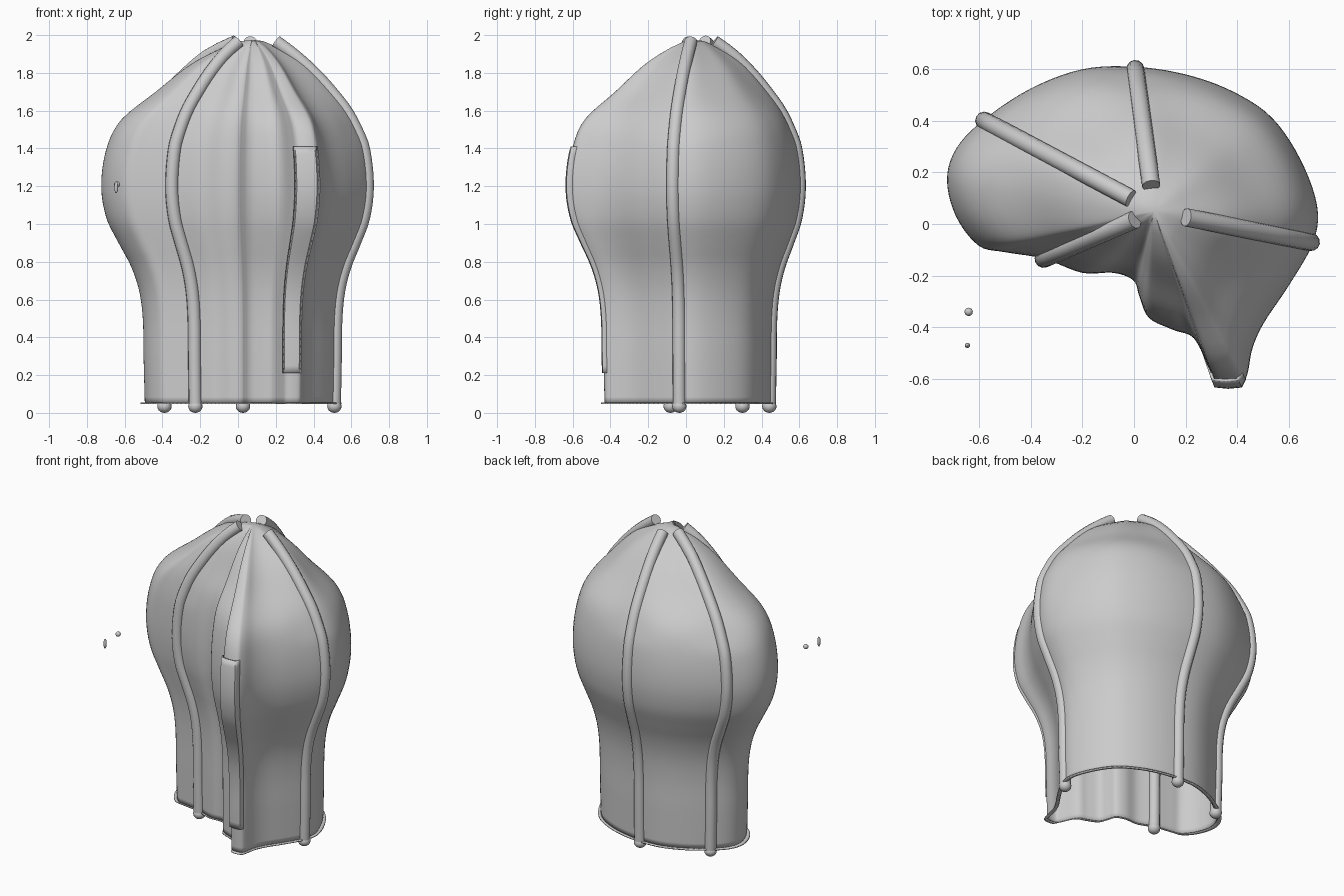
import bpy, math
from mathutils import Vector

if "Cube" in bpy.data.objects:
    bpy.data.objects.remove(bpy.data.objects["Cube"])

CX, CY = 0.08, 0.05          # apex in plan

# widest plan outline (z = 1.2)
OUTLINE = [(-0.72, 0.17), (-0.685, 0.29), (-0.58, 0.40), (-0.4, 0.52), (-0.2, 0.595), (0.0, 0.605),
           (0.2, 0.575), (0.38, 0.51), (0.53, 0.41), (0.64, 0.25), (0.705, 0.07),
           (0.69, -0.07), (0.6, -0.23), (0.5, -0.38), (0.455, -0.48), (0.435, -0.58),
           (0.41, -0.615), (0.33, -0.615), (0.295, -0.56), (0.235, -0.44), (0.15, -0.405),
           (0.06, -0.36), (0.025, -0.28), (0.0, -0.215), (-0.08, -0.185), (-0.2, -0.185),
           (-0.35, -0.13), (-0.5, -0.105), (-0.6, -0.08), (-0.685, 0.03)]
# height -> scale of the outline, for cloth and along the ribs
BASE = [(0.0, .71), (0.3, .72), (0.5, .725), (0.65, .75), (0.78, .805), (0.9, .885),
        (1.03, .965), (1.2, 1.0), (1.4, .965)]
CLOTH = BASE + [(1.55, .87), (1.7, .625), (1.84, .40), (1.92, .22), (1.965, .08)]
RIB = BASE + [(1.5, .90), (1.6, .81), (1.7, .68), (1.8, .53), (1.9, .345), (1.965, .18)]
RIBS = {"right_rib": (0.685, -0.07, .18), "back_rib": (0.005, 0.60, .16),
        "back_left_rib": (-0.58, 0.40, .12), "front_left_rib": (-0.35, -0.135, .16)}


def sample(table, z):
    """Smooth interpolation of a height table."""
    n = len(table)
    if z >= table[-1][0]:
        return table[-1][1]
    i = max(k for k in range(n - 1) if table[k][0] <= z)

    def slope(k):
        a, b = table[max(k - 1, 0)], table[min(k + 1, n - 1)]
        return (b[1] - a[1]) / (b[0] - a[0])
    (z0, a), (z1, b) = table[i], table[i + 1]
    h = z1 - z0
    t = (z - z0) / h
    return (a * (2*t**3 - 3*t*t + 1) + h * slope(i) * (t**3 - 2*t*t + t)
            + b * (3*t*t - 2*t**3) + h * slope(i + 1) * (t**3 - t*t))


def closed_spline(pts, sub):
    """Catmull-Rom through a closed ring of plan points."""
    out, n = [], len(pts)
    for i in range(n):
        p0, p1, p2, p3 = (Vector(pts[(i + k) % n]) for k in (-1, 0, 1, 2))
        for j in range(sub):
            t = j / sub
            out.append(0.5 * (2*p1 + (p2 - p0)*t + (2*p0 - 5*p1 + 4*p2 - p3)*t*t
                              + (3*p1 - p0 - 3*p2 + p3)*t**3))
    return out


def place(p, s, z):
    return (CX + (p[0] - CX) * s, CY + (p[1] - CY) * s, z)


def make(name, verts, faces, thickness=0):
    me = bpy.data.meshes.new(name)
    me.from_pydata(verts, [], faces)
    ob = bpy.data.objects.new(name, me)
    bpy.context.collection.objects.link(ob)
    bpy.context.view_layer.objects.active = ob
    bpy.ops.object.select_all(action='DESELECT')
    ob.select_set(True)
    if thickness:
        m = ob.modifiers.new("thickness", 'SOLIDIFY')
        m.thickness, m.offset = thickness, 0
    bpy.ops.object.shade_smooth_by_angle(angle=math.radians(40))
    return ob


# cloth shell, open at the bottom and pulled out towards the ribs near the top
ring = closed_spline(OUTLINE, 5)
n = len(ring)
pull = [max(math.exp(-((p - Vector(r[:2])).length / 0.2) ** 2) for r in RIBS.values())
        for p in ring]
levels = [0.05 + i * 1.915 / 56 for i in range(57)]
verts = []
for z in levels:
    c, r = sample(CLOTH, z), sample(RIB, z)
    k = min(1, (1.965 - z) / 0.12)
    verts += [place(p, c + (r - c) * w * k, z) for p, w in zip(ring, pull)]
faces = [(j*n + i, j*n + (i + 1) % n, (j + 1)*n + (i + 1) % n, (j + 1)*n + i)
         for j in range(len(levels) - 1) for i in range(n)]
verts.append((CX, CY, 1.97))
top = (len(levels) - 1) * n
faces += [(top + i, top + (i + 1) % n, len(verts) - 1) for i in range(n)]
make("cloth_shell", verts, faces, 0.008)

# flared hem around the lower edge
hem = [place(p, s, 0.05) for s in (.715, .745) for p in ring]
make("hem", hem, [(i, (i + 1) % n, n + (i + 1) % n, n + i) for i in range(n)], 0.008)


def tube(name, pts, radius):
    cu = bpy.data.curves.new(name, 'CURVE')
    cu.dimensions = '3D'
    cu.bevel_depth, cu.bevel_resolution, cu.use_fill_caps = radius, 4, True
    sp = cu.splines.new('POLY')
    sp.points.add(len(pts) - 1)
    for q, p in zip(sp.points, pts):
        q.co = (*p, 1)
        q.radius = 1
    sp.use_smooth = True
    ob = bpy.data.objects.new(name, cu)
    bpy.context.collection.objects.link(ob)


def ball(name, loc, size):
    bpy.ops.mesh.primitive_uv_sphere_add(segments=16, ring_count=10, radius=1, location=loc)
    ob = bpy.context.object
    ob.name, ob.scale = name, size
    bpy.ops.object.shade_smooth()


# bent ribs with rounded feet
R = 0.035
for name, (x, y, end) in RIBS.items():
    table = RIB[:-1] + [(1.965, end + .02)]
    pts = [place((x, y), sample(table, z), z)
           for z in [R + i * (1.965 - R) / 50 for i in range(51)]]
    tube(name, pts, R)
    ball(name + "_foot", pts[0], (R + .003, R + .003, R))

# flat closing strip on the front fold
plan = [(0.305, -0.60), (0.315, -0.628), (0.365, -0.632), (0.415, -0.628), (0.428, -0.60)]
rows = [0.21 + i * 1.2 / 30 for i in range(31)]
sv = [place(p, sample(CLOTH, z), z) for z in rows for p in plan]
sf = [(j*5 + i, j*5 + i + 1, j*5 + i + 6, j*5 + i + 5) for j in range(30) for i in range(4)]
make("front_strip", sv, sf, 0.012)

# small loose toggles off the front left
ball("toggle_bead", (-0.64, -0.34, 1.21), (0.016, 0.016, 0.016))
ball("toggle_pin", (-0.645, -0.47, 1.195), (0.01, 0.01, 0.032))
